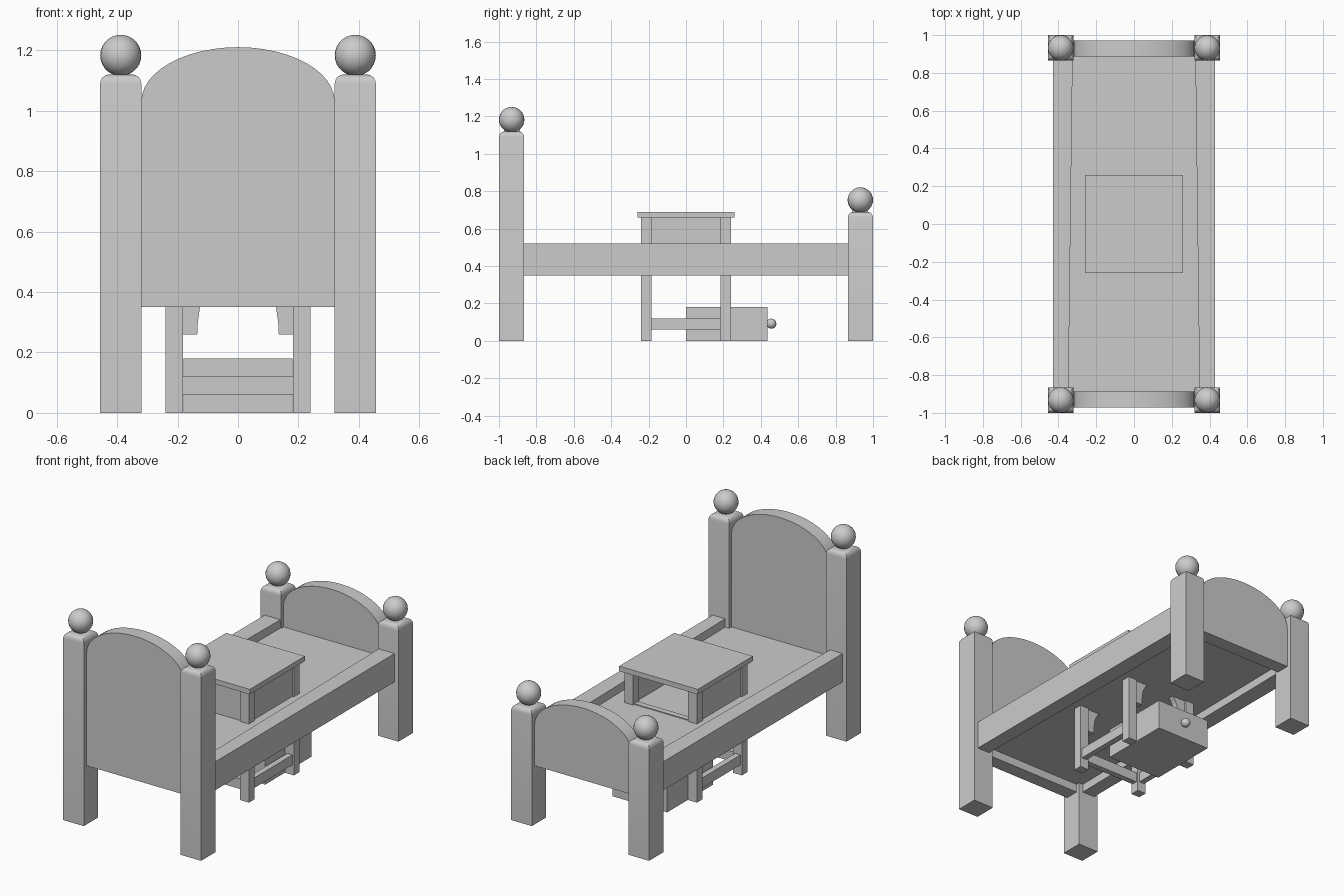
import bpy, bmesh, math

if "Cube" in bpy.data.objects:
    bpy.data.objects.remove(bpy.data.objects["Cube"])


def finish(name, bm, smooth=False):
    bmesh.ops.recalc_face_normals(bm, faces=bm.faces[:])
    me = bpy.data.meshes.new(name)
    bm.to_mesh(me)
    bm.free()
    ob = bpy.data.objects.new(name, me)
    bpy.context.collection.objects.link(ob)
    if smooth:
        bpy.ops.object.select_all(action='DESELECT')
        ob.select_set(True)
        bpy.context.view_layer.objects.active = ob
        bpy.ops.object.shade_smooth_by_angle(angle=math.radians(35))
    return ob


def box_mesh(lo, hi):
    bm = bmesh.new()
    bmesh.ops.create_cube(bm, size=1)
    for v in bm.verts:
        v.co = [(a + b) / 2 + c * (b - a) for a, b, c in zip(lo, hi, v.co)]
    return bm


def box(name, lo, hi):
    return finish(name, box_mesh(lo, hi))


def ball(name, centre, r, u=24, v=14):
    bm = bmesh.new()
    bmesh.ops.create_uvsphere(bm, u_segments=u, v_segments=v, radius=r)
    bmesh.ops.translate(bm, vec=centre, verts=bm.verts[:])
    for f in bm.faces:
        f.smooth = True
    return finish(name, bm)


def panel(name, profile, y0, y1, smooth=True):
    """Extrude an x-z outline between two y positions."""
    bm = bmesh.new()
    f = bm.faces.new([bm.verts.new((x, y0, z)) for x, z in profile])
    res = bmesh.ops.extrude_face_region(bm, geom=[f])
    new = [g for g in res['geom'] if isinstance(g, bmesh.types.BMVert)]
    bmesh.ops.translate(bm, vec=(0, y1 - y0, 0), verts=new)
    return finish(name, bm, smooth)


# Bed ends: posts, ball finials and arched boards
for end, sy, top in (("head", -1, 1.12), ("foot", 1, 0.69)):
    for side, sx in (("left", -1), ("right", 1)):
        xs = sorted((sx * 0.32, sx * 0.456))
        ys = sorted((sy * 0.865, sy * 1.0))
        bm = box_mesh((xs[0], ys[0], 0), (xs[1], ys[1], top))
        rim = [e for e in bm.edges if all(v.co.z > top - 0.01 for v in e.verts)]
        bmesh.ops.bevel(bm, geom=rim, offset=0.03, segments=4, profile=0.5,
                        affect='EDGES')
        finish(f"{end}_post_{side}", bm, True)
        ball(f"{end}_finial_{side}", (sx * 0.388, sy * 0.932, top + 0.063), 0.068)
    n = 24
    arch = [(0.32 * math.cos(math.pi * i / n),
             top - 0.09 + 0.18 * math.sin(math.pi * i / n)) for i in range(n + 1)]
    panel(f"{end}_board", [(-0.32, 0.35), (0.32, 0.35)] + arch, sy * 0.887, sy * 0.972)

# Side rails, inner faces tapering slightly towards the foot
for side, sx in (("left", -1), ("right", 1)):
    xs = sorted((sx * 0.347, sx * 0.43))
    bm = box_mesh((xs[0], -0.88, 0.35), (xs[1], 0.88, 0.52))
    for v in bm.verts:
        if v.co.y > 0 and abs(v.co.x) < 0.4:
            v.co.x = sx * 0.325
    finish(f"side_rail_{side}", bm)

# Bed base
box("bed_base", (-0.36, -0.89, 0.40), (0.36, 0.89, 0.47))

# Nightstand: top, legs, side panels and stretchers
box("nightstand_top", (-0.26, -0.26, 0.66), (0.26, 0.26, 0.69))
for side, sx in (("left", -1), ("right", 1)):
    xs = sorted((sx * 0.182, sx * 0.24))
    for end, sy in (("front", -1), ("back", 1)):
        ys = sorted((sy * 0.185, sy * 0.24))
        box(f"nightstand_leg_{end}_{side}", (xs[0], ys[0], 0), (xs[1], ys[1], 0.66))
    xs = sorted((sx * 0.195, sx * 0.23))
    box(f"nightstand_side_{side}", (xs[0], -0.185, 0.42), (xs[1], 0.185, 0.66))
    box(f"stretcher_{side}", (xs[0], -0.185, 0.06), (xs[1], 0.185, 0.12))
box("stretcher_front", (-0.182, -0.23, 0.06), (0.182, -0.195, 0.12))

# Arched aprons: full height at -y, low below the drawer opening at +y
half = [(0.135, 0.26), (0.133, 0.30), (0.126, 0.35), (0.105, 0.39), (0.06, 0.42)]
opening = half + [(0, 0.43)] + [(-x, z) for x, z in reversed(half)]
for end, y0, y1, top in (("front", -0.23, -0.195, 0.66), ("back", 0.195, 0.23, 0.475)):
    outline = [(-0.182, 0.26), (-0.182, top), (0.182, top), (0.182, 0.26)] + opening
    panel(f"nightstand_apron_{end}", outline, y0, y1)

# Open drawer resting on the floor
box("drawer_bottom", (-0.18, 0, 0), (0.18, 0.435, 0.02))
box("drawer_front", (-0.18, 0.41, 0), (0.18, 0.435, 0.18))
box("drawer_back", (-0.18, 0, 0), (0.18, 0.02, 0.18))
box("drawer_side_left", (-0.18, 0, 0), (-0.16, 0.435, 0.18))
box("drawer_side_right", (0.16, 0, 0), (0.18, 0.435, 0.18))
ball("drawer_knob", (0, 0.456, 0.092), 0.027, 16, 10)
